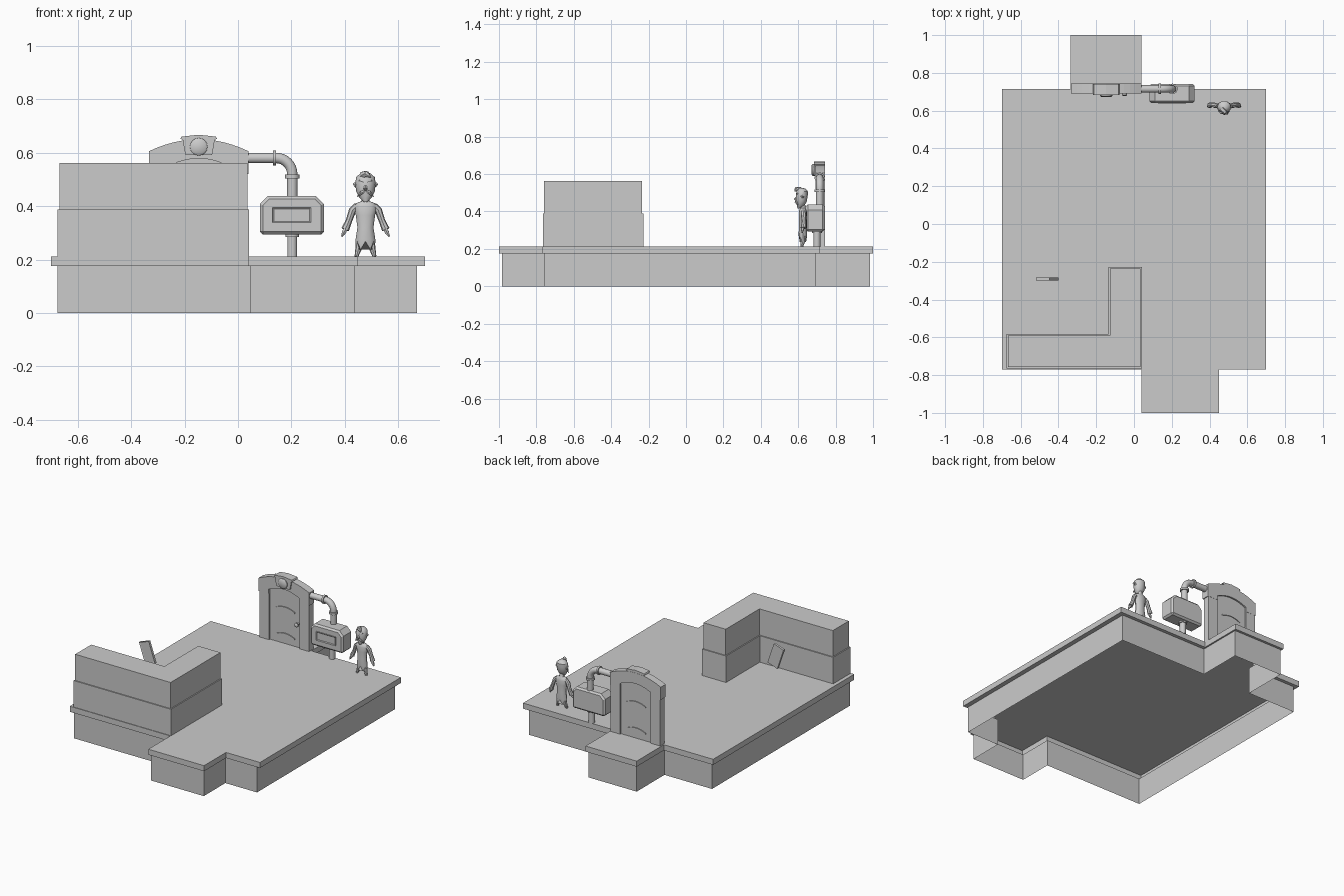
import bpy, bmesh, math
from mathutils import Vector, Matrix

if "Cube" in bpy.data.objects:
    bpy.data.objects.remove(bpy.data.objects["Cube"])

def finish(bm, name, smooth=False, fix=True):
    if fix:
        bmesh.ops.recalc_face_normals(bm, faces=bm.faces[:])
    me = bpy.data.meshes.new(name)
    bm.to_mesh(me)
    bm.free()
    ob = bpy.data.objects.new(name, me)
    bpy.context.collection.objects.link(ob)
    if smooth:
        bpy.ops.object.select_all(action='DESELECT')
        ob.select_set(True)
        bpy.context.view_layer.objects.active = ob
        bpy.ops.object.shade_smooth_by_angle(angle=math.radians(40))
    return ob

def loft(name, rings, cap0=True, cap1=True, smooth=False):
    """Skin a list of equal-length point rings."""
    bm = bmesh.new()
    vs = [[bm.verts.new(p) for p in r] for r in rings]
    n = len(vs[0])
    for a, b in zip(vs, vs[1:]):
        for i in range(n):
            bm.faces.new((a[i], a[(i + 1) % n], b[(i + 1) % n], b[i]))
    if cap0:
        bm.faces.new(vs[0][::-1])
    if cap1:
        bm.faces.new(vs[-1])
    return finish(bm, name, smooth)

def panel(name, pts, y0, y1, bevel=0.0):
    """Extrude an XZ profile along y."""
    ob = loft(name, [[(x, y, z) for x, z in pts] for y in (y0, y1)])
    if bevel:
        m = ob.modifiers.new("bevel", 'BEVEL')
        m.width, m.segments, m.limit_method = bevel, 1, 'ANGLE'
        m.angle_limit = math.radians(60)
    return ob

def rect(x0, x1, z0, z1):
    return [(x0, z0), (x1, z0), (x1, z1), (x0, z1)]

def recessed(name, x0, x1, z0, z1, y0, y1, rim, depth):
    """Box whose front face has a sunken field."""
    bm = bmesh.new()
    bmesh.ops.create_cube(bm, size=1, matrix=Matrix.Translation(
        ((x0 + x1) / 2, (y0 + y1) / 2, (z0 + z1) / 2)) @ Matrix.Diagonal((x1 - x0, y1 - y0, z1 - z0, 1)))
    bm.normal_update()
    front = [f for f in bm.faces if f.normal.y < -.9]
    bmesh.ops.inset_region(bm, faces=front, thickness=rim)
    bmesh.ops.translate(bm, verts=front[0].verts[:], vec=(0, depth, 0))
    return finish(bm, name, fix=False)

def tube(name, path, radii, n=12, flat=1.0, smooth=True):
    """Tapered tube along a path."""
    P = [Vector(p) for p in path]
    rings = []
    for i, p in enumerate(P):
        t = (P[min(i + 1, len(P) - 1)] - P[max(i - 1, 0)]).normalized()
        u = Vector((0, 1, 0)) if abs(t.y) < .9 else Vector((1, 0, 0))
        u = (u - t * u.dot(t)).normalized()
        v = t.cross(u)
        rings.append([p + radii[i] * (flat * u * math.cos(a) + v * math.sin(a))
                      for a in (2 * math.pi * k / n for k in range(n))])
    return loft(name, rings, smooth=smooth)

# ---- floor: lipped slab over an open skirt
def plan(x0, x1, y0, y1, tx0, tx1, ty, bx0, bx1, by, z):
    return [(x, y, z) for x, y in [
        (x0, y0), (tx0, y0), (tx0, ty), (tx1, ty), (tx1, y0), (x1, y0),
        (x1, y1), (bx1, y1), (bx1, by), (bx0, by), (bx0, y1), (x0, y1)]]
lip = (-.70, .70, -.769, .714, .04, .45, -1, -.337, .04, 1)
skirt = (-.676, .67, -.757, .692, .047, .437, -.984, -.326, .03, .984)
loft("floor_platform", [plan(*lip, .212), plan(*lip, .175), plan(*skirt, .175), plan(*skirt, 0)], cap1=False)

# ---- L-shaped counter in two tiers
def ell(o, z):
    return [(x, y, z) for x, y in [
        (-.668 - o, -.758 - o), (.035 + o, -.758 - o), (.035 + o, -.235 + o),
        (-.128 - o, -.235 + o), (-.128 - o, -.59 + o), (-.668 - o, -.59 + o)]]
loft("counter", [ell(.007, .212), ell(.007, .388), ell(0, .388), ell(0, .562)], cap0=False)

# ---- leaning tablet behind the counter
tab = recessed("leaning_tablet", -.038, .038, -.072, .072, -.008, .008, .008, .003)
tab.location = (-.46, -.292, .452)
tab.rotation_euler = (0, -math.radians(19), 0)

# ---- doorway
CX = -.147
for side in (-1, 1):
    a, b = sorted((CX + side * .112, CX + side * .182))
    panel("door_post", rect(a, b, .21, .53), .697, .742)
steps = [i / 6 - 1 for i in range(13)]
arch = [(CX + .112 * t, .578 - .028 * t * t) for t in steps]
crown = [(CX - .187 * t, .65 - .045 * t * t) for t in steps]
panel("door_pediment", [(CX - .187, .52), (CX - .112, .52)] + arch +
      [(CX + .112, .52), (CX + .187, .52)] + crown, .692, .743)
panel("door_leaf", [(CX - .114, .21), (CX + .114, .21)] +
      [(x, z + .002) for x, z in arch[::-1]], .708, .733)
panel("keystone", [(CX - .05, .592), (CX + .05, .592), (CX + .06, .648), (CX + .069, .652),
                   (CX + .064, .66), (CX, .667), (CX - .064, .66), (CX - .069, .652), (CX - .06, .648)], .684, .742)
tube("keystone_medallion", [(CX, .70, .622), (CX, .678, .622), (CX, .672, .622)], [.033, .033, .025], 16)
# curved mouldings on both faces of the door
for y0, y1 in ((.702, .709), (.732, .738)):
    for zc in (.445, .27):
        up = [(CX + .07 * t, zc + .012 - .018 * t * t) for t in steps]
        panel("door_moulding", up + [(x, z - .009) for x, z in up[::-1]], y0, y1)
tube("door_knob", [(-.05, .71, .37), (-.05, .695, .37), (-.05, .69, .37), (-.05, .682, .37), (-.05, .677, .37)],
     [.006, .006, .014, .014, .006], 10)

# ---- pipe from doorway to control box
bend = [(.143 + .06 * math.sin(a), .715, .52 + .06 * math.cos(a)) for a in (math.pi / 2 * i / 8 for i in range(9))]
tube("pipe", [(.03, .715, .58)] + bend + [(.203, .715, .42)], [.02] * 11, 14)
tube("pipe_collar_upper", [(.131, .715, .58), (.143, .715, .58)], [.028] * 2, 14)
tube("pipe_collar_lower", [(.203, .715, .518), (.203, .715, .504)], [.028] * 2, 14)
tube("box_post", [(.203, .70, .21), (.203, .70, .31)], [.019] * 2, 14)
tube("box_post_collar", [(.203, .70, .284), (.203, .70, .296)], [.026] * 2, 14)

# ---- control box with recessed screen
panel("control_box", [(.082, .293), (.321, .293), (.321, .408), (.291, .438), (.112, .438), (.082, .408)],
      .64, .742, .011)
recessed("control_screen", .130, .273, .338, .395, .634, .645, .007, .004)

# ---- standing figure
FX, FY = .477, .625
def ring(z, rx, ry, n=12, dy=0.0, rag=0.0, dx=0.0):
    return [(FX + dx + rx * math.cos(a), FY + dy + ry * math.sin(a), z + (rag if k % 2 else 0))
            for k, a in ((k, 2 * math.pi * k / n) for k in range(n))]
loft("figure_robe", [ring(.238, .036, .02, rag=.03), ring(.275, .037, .023), ring(.32, .03, .021),
                     ring(.365, .036, .022), ring(.395, .043, .022), ring(.41, .037, .018),
                     ring(.418, .016, .014), ring(.44, .013, .012)], smooth=True)
loft("figure_head", [ring(.415, .006, .007, dy=-.022), ring(.43, .022, .02, dy=-.012), ring(.455, .035, .029, dy=-.008),
                     ring(.485, .038, .032, dy=-.006), ring(.508, .035, .03, dy=-.004),
                     ring(.522, .02, .02, dy=-.006), ring(.526, .006, .006, dy=-.008)], smooth=True)
tube("figure_nose", [(FX, .598, .484), (FX, .584, .464), (FX, .592, .458)], [.004, .008, .004], 6)
tube("hair_tuft", [(FX - .01, .61, .515), (FX + .005, .59, .52), (FX + .02, .582, .508)], [.016, .012, .002], 6)
for s in (-1, 1):
    X = lambda d: FX + s * d
    tube("figure_arm", [(X(.032), FY, .402), (X(.048), FY + .003, .385), (X(.062), FY + .006, .345),
                        (X(.076), FY + .003, .312)], [.012, .014, .012, .015], 8)
    tube("figure_hand", [(X(.072), FY, .318), (X(.08), FY - .002, .303), (X(.089), FY - .004, .286)],
         [.008, .009, .003], 6)
    tube("figure_leg", [(X(.02), FY, .28), (X(.026), FY, .24), (X(.034), FY - .006, .211)],
         [.014, .012, .007], 8)
    tube("figure_ear", [(X(.034), FY - .004, .478), (X(.044), FY, .484)], [.01, .005], 6)
    tube("whisker", [(X(.004), .59, .455), (X(.016), .588, .45), (X(.03), .597, .436)], [.006, .007, .002], 6)
    tube("figure_brow", [(X(.004), .592, .488), (X(.024), .596, .496)], [.004, .003], 6)
